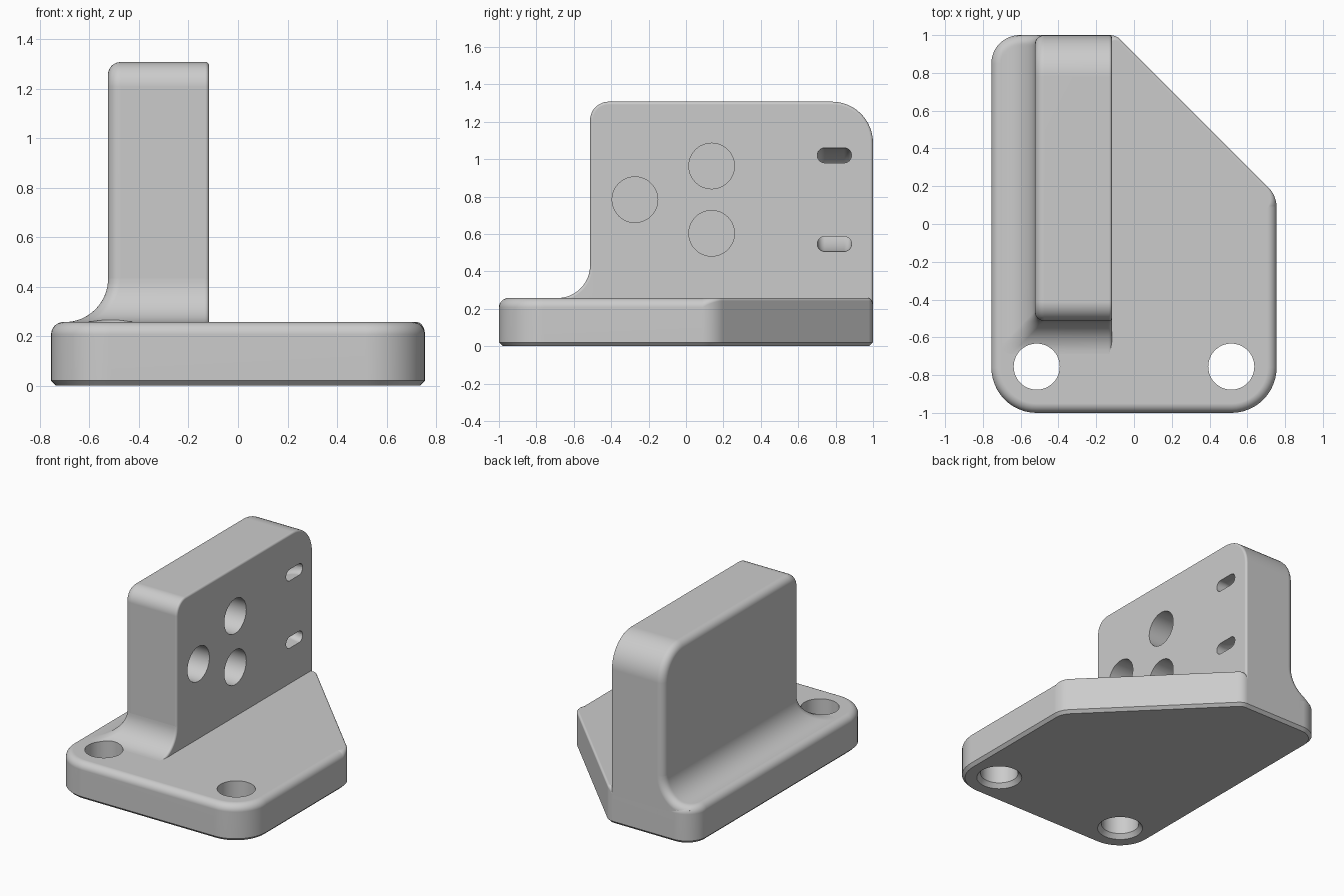
import bpy, bmesh
from math import sin, cos, pi, sqrt, hypot
from mathutils import Vector, Matrix

cube = bpy.data.objects.get("Cube")
if cube:
    bpy.data.objects.remove(cube, do_unlink=True)

grey = bpy.data.materials.new("plain grey")
grey.use_nodes = True
grey.diffuse_color = (0.6, 0.6, 0.6, 1)
grey.node_tree.nodes["Principled BSDF"].inputs["Base Color"].default_value = (0.6, 0.6, 0.6, 1)

# Main dimensions
W, L, T = 0.755, 1.0, 0.257              # base half width, half length, thickness
XL, XR, YF, H = -0.525, -0.117, -0.513, 1.307   # wall sides, front and top
EDGE, SMALL, COVE = 0.05, 0.015, 0.175   # edge rounds and cove radius
BACK_R, FRONT_R = 0.15, 0.24             # base corner radii
N = 8


def finish(bm, name):
    bmesh.ops.recalc_face_normals(bm, faces=bm.faces)
    me = bpy.data.meshes.new(name)
    bm.to_mesh(me)
    bm.free()
    me.materials.append(grey)
    ob = bpy.data.objects.new(name, me)
    bpy.context.collection.objects.link(ob)
    return ob


def loft(name, rings, strip_caps=False):
    """Skin a list of equal closed rings and cap both ends."""
    bm = bmesh.new()
    vs = [[bm.verts.new(p) for p in ring] for ring in rings]
    n = len(vs[0])
    for a, b in zip(vs, vs[1:]):
        for i in range(n):
            j = (i + 1) % n
            bm.faces.new((a[i], a[j], b[j], b[i]))
    for end in (vs[0], vs[-1]):
        if strip_caps:
            for i in range(n // 2 - 1):
                bm.faces.new((end[i], end[i + 1], end[n - 2 - i], end[n - 1 - i]))
        else:
            bm.faces.new(end)
    return finish(bm, name)


def rounded(corners, seg=12):
    """Counter-clockwise corners (x, y, radius) -> list of (point, outward normal)."""
    out = []
    for i, (x, y, r) in enumerate(corners):
        p = Vector((x, y))
        u = (p - Vector(corners[i - 1][:2])).normalized()
        v = (Vector(corners[(i + 1) % len(corners)][:2]) - p).normalized()
        n1, n2 = Vector((u.y, -u.x)), Vector((v.y, -v.x))
        turn = n1.angle(n2)
        centre = p - (n1 + n2) * r / (1 + n1.dot(n2))
        for k in range(seg + 1):
            a = turn * k / seg
            n = Vector((n1.x * cos(a) - n1.y * sin(a), n1.x * sin(a) + n1.y * cos(a)))
            out.append((centre + n * r, n))
    return out


def cut(ob, cutter):
    cutter.hide_render = True
    m = ob.modifiers.new("cut", 'BOOLEAN')
    m.operation, m.solver, m.object = 'DIFFERENCE', 'EXACT', cutter
    bpy.context.view_layer.objects.active = ob
    bpy.ops.object.modifier_apply(modifier=m.name)
    bpy.data.objects.remove(cutter, do_unlink=True)


def drill(ob, centre, r1, r2, depth, axis='Z'):
    bm = bmesh.new()
    rot = Matrix.Rotation(pi / 2, 4, 'Y') if axis == 'X' else Matrix()
    bmesh.ops.create_cone(bm, cap_ends=True, segments=48, radius1=r1, radius2=r2,
                          depth=depth, matrix=Matrix.Translation(centre) @ rot)
    cut(ob, finish(bm, "drill_cutter"))


def smooth(ob):
    bpy.ops.object.select_all(action='DESELECT')
    ob.select_set(True)
    bpy.context.view_layer.objects.active = ob
    bpy.ops.object.shade_smooth_by_angle(angle=0.5)
    m = ob.modifiers.new("even shading", 'WEIGHTED_NORMAL')
    m.keep_sharp = True


# Base plate: chamfered underneath, rounded on top, nearly sharp on the slanted side
slant = Vector((1, 1)).normalized()
outline = rounded([(-W, -L, FRONT_R), (W, -L, FRONT_R), (W, 0.15, 0.15),
                   (-0.095, L, 0.08), (-W, L, BACK_R)])


def base_round(n):
    t = max(0, (n.dot(slant) - cos(pi / 4)) / (1 - cos(pi / 4)))
    return EDGE + (SMALL - EDGE) * t


rings = [[(*(p - n * c), z) for p, n in outline] for c, z in ((0.02, 0), (0, 0.02))]
for k in range(N + 1):
    a = pi / 2 * k / N
    rings.append([(*(p - n * base_round(n) * (1 - cos(a))),
                   T - base_round(n) * (1 - sin(a))) for p, n in outline])
base = loft("base_plate", rings)

# Upright wall: side profile extruded across, big round on the left rim, small on the right
profile = rounded([(YF, 0.1, 0.06), (L, 0.1, 0.06), (L, H, 0.22), (YF, H, 0.1)])
steps = [pi / 2 * k / N for k in range(N + 1)]
rings = []
for x, r, side, order in ((XL, EDGE, 1, steps[::-1]), (XR, SMALL, -1, steps)):
    for a in order:
        rings.append([(x + side * r * (1 - sin(a)), *(p - n * r * (1 - cos(a))))
                      for p, n in profile])
wall = loft("upright_wall", rings)


# Cove between wall and base, along the left side and the front
def drop(s, r):
    """How far an edge round of radius r has fallen at distance s from the edge."""
    return 0 if s >= r else r - sqrt(max(0, r * r - (r - max(s, 0)) ** 2))


def left_station(t):
    def place(d):
        x, cx, cy = XL - d, -W + BACK_R, L - BACK_R
        end = L if x > cx else cy + sqrt(max(0, BACK_R ** 2 - (x - cx) ** 2))
        start = YF - d + EDGE
        y = end - (end - start) * t
        s = BACK_R - hypot(x - cx, y - cy) if x < cx and y > cy else L - y
        return x, y, drop(s, EDGE)
    return place


def corner_station(a):
    return lambda d: (XL - d + EDGE * (1 - cos(a)), YF - d + EDGE * (1 - sin(a)), 0)


def front_station(s):
    return lambda d: (XR - s, YF - d, drop(s, SMALL))


stations = [left_station(0.06 * (k / 16) ** 2) for k in range(17)]
stations += [left_station(t) for t in (0.1, 0.3, 0.6, 0.85)]
stations += [corner_station(pi / 2 * k / N) for k in range(N + 1)]
stations += [front_station(s) for s in (0.2, 0.05, 0.02)]
stations += [front_station(SMALL * (1 - k / 6) ** 2) for k in range(7)]
rings = []
for place in stations:
    top = []
    wall_y, wall_fall = place(0)[1:]
    for k in range(17):
        a = pi / 2 * k / 16
        x, y, fall = place(COVE * (1 - cos(a)))
        reach = COVE + fall
        shift = place(COVE - reach * cos(a))
        top.append((shift[0], y if wall_y > YF + EDGE else shift[1],
                    T + COVE - reach * sin(a)))
    x, y, fall = place(-wall_fall - 0.005)
    top.insert(0, (x, y, T + COVE))
    rings.append(top + [(x, y, 0.15) for x, y, z in reversed(top)])
cove = loft("cove_fillet", rings, strip_caps=True)

# Mounting holes through the base, chamfered underneath
for x in (-0.515, 0.515):
    drill(base, (x, -0.755, 0.2), 0.122, 0.122, 1)
    drill(base, (x, -0.755, 0), 0.172, 0.122, 0.06)
drill(cove, (-0.515, -0.755, 0.2), 0.122, 0.122, 1)

# Three blind round sockets in the right face of the wall
for y, z in ((0.137, 0.963), (0.137, 0.603), (-0.273, 0.783)):
    drill(wall, (XR - 0.1, y, z), 0.122, 0.122, 0.4, 'X')

# Curved strap channel joining the two slots
slot = rounded([(0.702, -0.04, 0.0395), (0.885, -0.04, 0.0395),
                (0.885, 0.04, 0.0395), (0.702, 0.04, 0.0395)], 6)
angles = [pi * k / 32 - pi / 2 for k in range(33)]
path = [(angles[0], 0.06)] + [(a, 0) for a in angles] + [(angles[-1], 0.06)]
cut(wall, loft("channel_cutter", [[(XR + out - (0.237 + p.y) * cos(a), p.x,
                                    0.783 + (0.237 + p.y) * sin(a)) for p, n in slot]
                                  for a, out in path]))

for ob in (base, wall, cove):
    smooth(ob)
